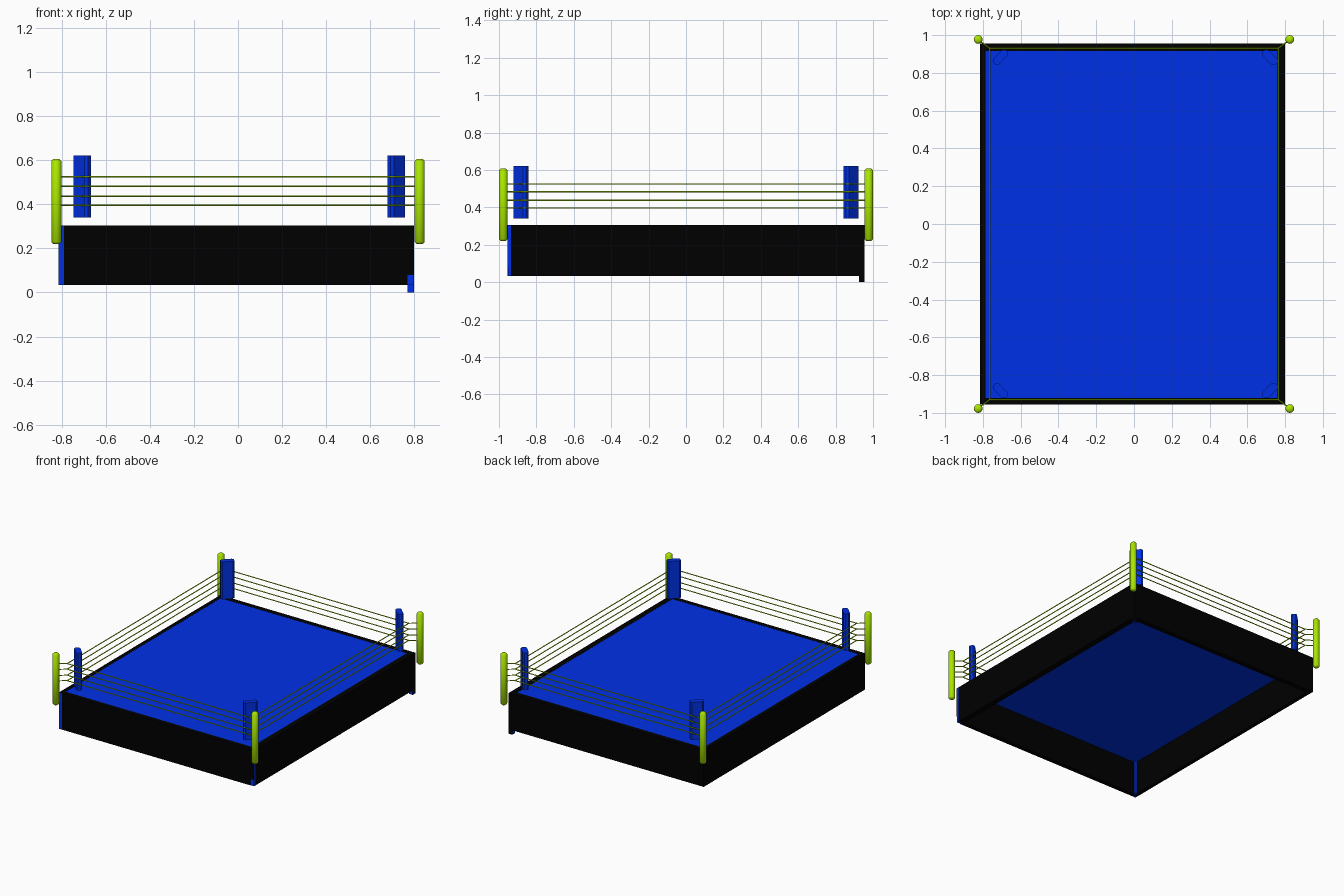
import bpy, bmesh
from math import pi
from mathutils import Vector, Matrix

cube = bpy.data.objects.get("Cube")
if cube:
    bpy.data.objects.remove(cube, do_unlink=True)


def material(name, rgb):
    m = bpy.data.materials.new(name)
    m.use_nodes = True
    m.diffuse_color = (*rgb, 1)
    m.node_tree.nodes["Principled BSDF"].inputs["Base Color"].default_value = (*rgb, 1)
    return m


BLUE = material("canvas blue", (0, 0.03, 0.8))
BLACK = material("apron black", (0, 0, 0))
LIME = material("lime green", (0.4, 0.8, 0))


def finish(name, bm, mat, smooth=False):
    bmesh.ops.recalc_face_normals(bm, faces=bm.faces)
    mesh = bpy.data.meshes.new(name)
    bm.to_mesh(mesh)
    bm.free()
    ob = bpy.data.objects.new(name, mesh)
    bpy.context.collection.objects.link(ob)
    mesh.materials.append(mat)
    if smooth:
        bpy.ops.object.select_all(action="DESELECT")
        ob.select_set(True)
        bpy.context.view_layer.objects.active = ob
        bpy.ops.object.shade_smooth_by_angle(angle=pi / 3)
    return ob


def box(name, mat, x0, x1, y0, y1, z0, z1):
    bm = bmesh.new()
    size = Matrix.Diagonal((x1 - x0, y1 - y0, z1 - z0, 1))
    mid = Matrix.Translation(((x0 + x1) / 2, (y0 + y1) / 2, (z0 + z1) / 2))
    bmesh.ops.create_cube(bm, size=1, matrix=mid @ size)
    return finish(name, bm, mat)


def corner_piece(name, black_sides, *bounds):
    """Blue box whose faces towards the given directions are black."""
    ob = box(name, BLUE, *bounds)
    ob.data.materials.append(BLACK)
    for face in ob.data.polygons:
        if any(face.normal.dot(Vector(side)) > 0.5 for side in black_sides):
            face.material_index = 1


def rod(bm, a, b, radius, sides):
    a, b = Vector(a), Vector(b)
    turn = (b - a).to_track_quat("Z", "Y").to_matrix().to_4x4()
    bmesh.ops.create_cone(bm, cap_ends=True, segments=sides, radius1=radius, radius2=radius,
                          depth=(b - a).length, matrix=Matrix.Translation((a + b) / 2) @ turn)


# Platform: canvas floor inside four apron walls, open underneath
TOP, LOW = 0.305, 0.033
box("canvas_floor", BLUE, -0.785, 0.757, -0.92, 0.917, 0.285, 0.304)
box("apron_front", BLACK, -0.79, 0.77, -0.955, -0.92, LOW, TOP)
box("apron_front_end", BLACK, 0.77, 0.80, -0.955, -0.951, 0.08, TOP)
box("apron_back", BLACK, -0.815, 0.77, 0.917, 0.955, LOW, TOP)
box("apron_right", BLACK, -0.815, -0.785, -0.935, 0.917, LOW, TOP)
box("apron_left", BLACK, 0.757, 0.80, -0.935, 0.925, LOW, TOP)

# Blue corner strips, seen through the apron gaps, and the longer back corner leg
UP, LEFT, RIGHT, BACK = (0, 0, 1), (1, 0, 0), (-1, 0, 0), (0, 1, 0)
corner_piece("corner_strip_right", (UP, RIGHT), -0.815, -0.79, -0.955, -0.935, LOW, TOP)
corner_piece("corner_inner_strip", (UP,), -0.787, -0.770, -0.922, -0.905, LOW, 0.286)
corner_piece("corner_strip_left", (UP,), 0.77, 0.80, -0.951, -0.935, LOW, TOP)
corner_piece("corner_leg", (UP, LEFT, BACK), 0.77, 0.80, 0.925, 0.955, 0, TOP)

# Corner posts and turnbuckle pads
HEIGHTS = (0.397, 0.438, 0.483, 0.525)
CORNERS = ((-1, -1), (1, -1), (1, 1), (-1, 1))
for sx, sy in CORNERS:
    tag = ("front" if sy < 0 else "back") + ("_left" if sx > 0 else "_right")
    x, y = sx * 0.825, sy * 0.977
    bm = bmesh.new()
    rod(bm, (x, y, 0.22), (x, y, 0.607), 0.023, 20)
    rims = [e for e in bm.edges if abs(e.verts[0].co.z - e.verts[1].co.z) < 0.001]
    bmesh.ops.bevel(bm, geom=rims, offset=0.01, segments=1, affect="EDGES")
    finish("post_" + tag, bm, LIME, smooth=True)

    # Chamfered pad turned across the corner
    l, w, c = 0.047, 0.021, 0.011
    quarter = [(l, w - c), (l - c, w)]
    half = quarter + [(-px, py) for px, py in reversed(quarter)]
    outline = half + [(-px, -py) for px, py in half]
    place = Matrix.Translation((0.006 + sx * 0.713, sy * 0.882, 0.341))
    place = place @ Matrix.Rotation(-sx * sy * pi / 4, 4, "Z")
    bm = bmesh.new()
    base = bm.faces.new([bm.verts.new(place @ Vector((px, py, 0))) for px, py in outline])
    up = bmesh.ops.extrude_face_region(bm, geom=[base])["geom"]
    bmesh.ops.translate(bm, vec=(0, 0, 0.28),
                        verts=[v for v in up if isinstance(v, bmesh.types.BMVert)])
    finish("pad_" + tag, bm, BLUE)

# Four ropes, each a rectangle tied diagonally to the posts
RX, RY = 0.764, 0.93
for n, z in enumerate(HEIGHTS):
    bm = bmesh.new()
    for i, (sx, sy) in enumerate(CORNERS):
        nx, ny = CORNERS[(i + 1) % 4]
        here = (sx * RX, sy * RY, z)
        rod(bm, here, (nx * RX, ny * RY, z), 0.0035, 8)
        rod(bm, here, (sx * 0.82, sy * 0.972, z), 0.0035, 8)
    finish(f"rope_{n + 1}", bm, LIME, smooth=True)
